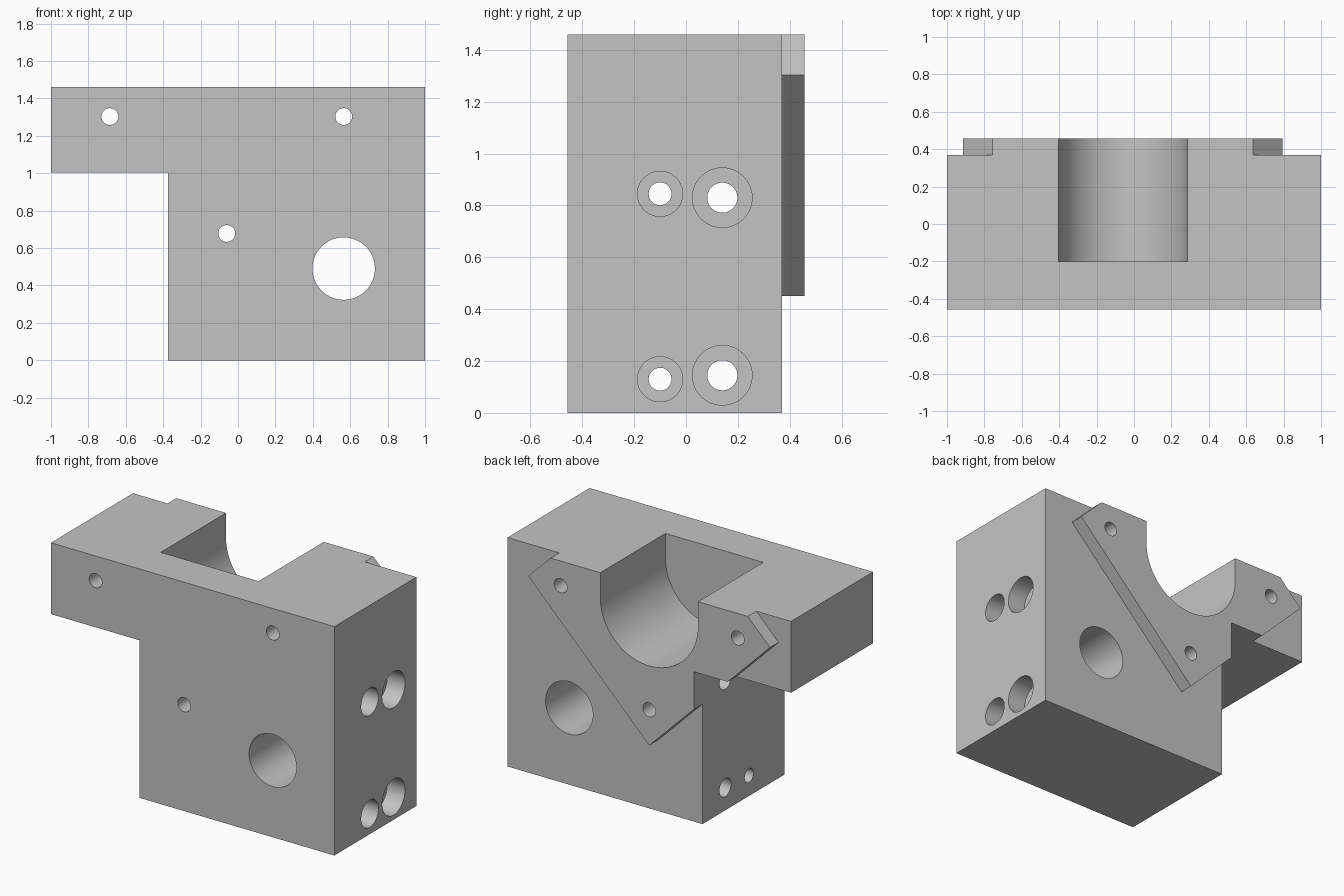
import bpy
import bmesh
from math import pi, sin, cos, radians
from mathutils import Matrix, Vector

default = bpy.data.objects.get("Cube")
if default:
    bpy.data.objects.remove(default, do_unlink=True)

grey = bpy.data.materials.new("machined grey")
grey.use_nodes = True
colour = (0.55, 0.55, 0.55, 1)
grey.diffuse_color = colour
grey.node_tree.nodes["Principled BSDF"].inputs["Base Color"].default_value = colour

HALF_Y = 0.457       # half depth of the block
PAD_Y = 0.37         # back face beside the raised pad
CX, CZ = -0.06, 1.303  # axis of the saddle bore


def add_object(name, bm):
    bmesh.ops.recalc_face_normals(bm, faces=bm.faces[:])
    mesh = bpy.data.meshes.new(name)
    bm.to_mesh(mesh)
    bm.free()
    mesh.materials.append(grey)
    obj = bpy.data.objects.new(name, mesh)
    bpy.context.collection.objects.link(obj)
    return obj


def prism(name, outline, y0, y1):
    """Extrude an x-z outline along y."""
    bm = bmesh.new()
    face = bm.faces.new([bm.verts.new((x, y0, z)) for x, z in outline])
    result = bmesh.ops.extrude_face_region(bm, geom=[face])
    moved = [v for v in result["geom"] if isinstance(v, bmesh.types.BMVert)]
    bmesh.ops.translate(bm, verts=moved, vec=(0, y1 - y0, 0))
    return add_object(name, bm)


def rod(name, start, end, radius):
    """Cylinder between two points."""
    start, end = Vector(start), Vector(end)
    axis = end - start
    turn = axis.to_track_quat("Z", "Y").to_matrix().to_4x4()
    bm = bmesh.new()
    bmesh.ops.create_cone(bm, cap_ends=True, segments=64, radius1=radius,
                          radius2=radius, depth=axis.length,
                          matrix=Matrix.Translation((start + end) / 2) @ turn)
    return add_object(name, bm)


def cut(target, cutter):
    cutter.hide_render = True
    mod = target.modifiers.new("cut", "BOOLEAN")
    mod.operation = "DIFFERENCE"
    mod.solver = "EXACT"
    mod.object = cutter
    bpy.ops.object.select_all(action="DESELECT")
    bpy.context.view_layer.objects.active = target
    target.select_set(True)
    bpy.ops.object.modifier_apply(modifier=mod.name)
    bpy.data.objects.remove(cutter, do_unlink=True)


# L-shaped block
block = prism("bearing_block", [(-1, 1.46), (-1, 1.005), (-0.375, 1.005), (-0.375, 0),
                                (1, 0), (1, 1.46)], -HALF_Y, HALF_Y)

# Relieve the back, leaving a raised diamond pad around the bore
reach = 0.853
rise = 0.2
cut(block, prism("back_relief", [
    (CX - reach, CZ), (CX, CZ - reach), (CX + reach, CZ),
    (CX + reach - rise, CZ + rise), (1.2, CZ + rise), (1.2, -0.2),
    (-1.2, -0.2), (-1.2, CZ + rise), (CX - reach + rise, CZ + rise)], PAD_Y, 0.6))

# Open saddle bore with straight walls above the axis
r = 0.345
arc = [(CX + r * cos(pi + pi * i / 48), CZ + r * sin(pi + pi * i / 48)) for i in range(49)]
cut(block, prism("saddle_bore", arc + [(CX + r, 1.7), (CX - r, 1.7)], -0.2, 0.6))

# Holes running front to back: three bolt holes and one large bore
bolt = 0.625
for x, z, radius in [(CX - bolt, CZ, 0.045), (CX + bolt, CZ, 0.045),
                     (CX, CZ - bolt, 0.045), (CX + bolt, 0.49, 0.167)]:
    cut(block, rod("through_hole", (x, -0.6, z), (x, 0.6, z), radius))

# Counterbored holes running across the block
for y, z, radius, head in [(-0.1, 0.845, 0.044, 0.087), (-0.1, 0.13, 0.044, 0.087),
                           (0.14, 0.83, 0.058, 0.115), (0.14, 0.145, 0.058, 0.115)]:
    cut(block, rod("cross_hole", (-0.6, y, z), (1.2, y, z), radius))
    cut(block, rod("counterbore", (0.875, y, z), (1.2, y, z), head))

bpy.ops.object.shade_smooth_by_angle(angle=radians(30))
